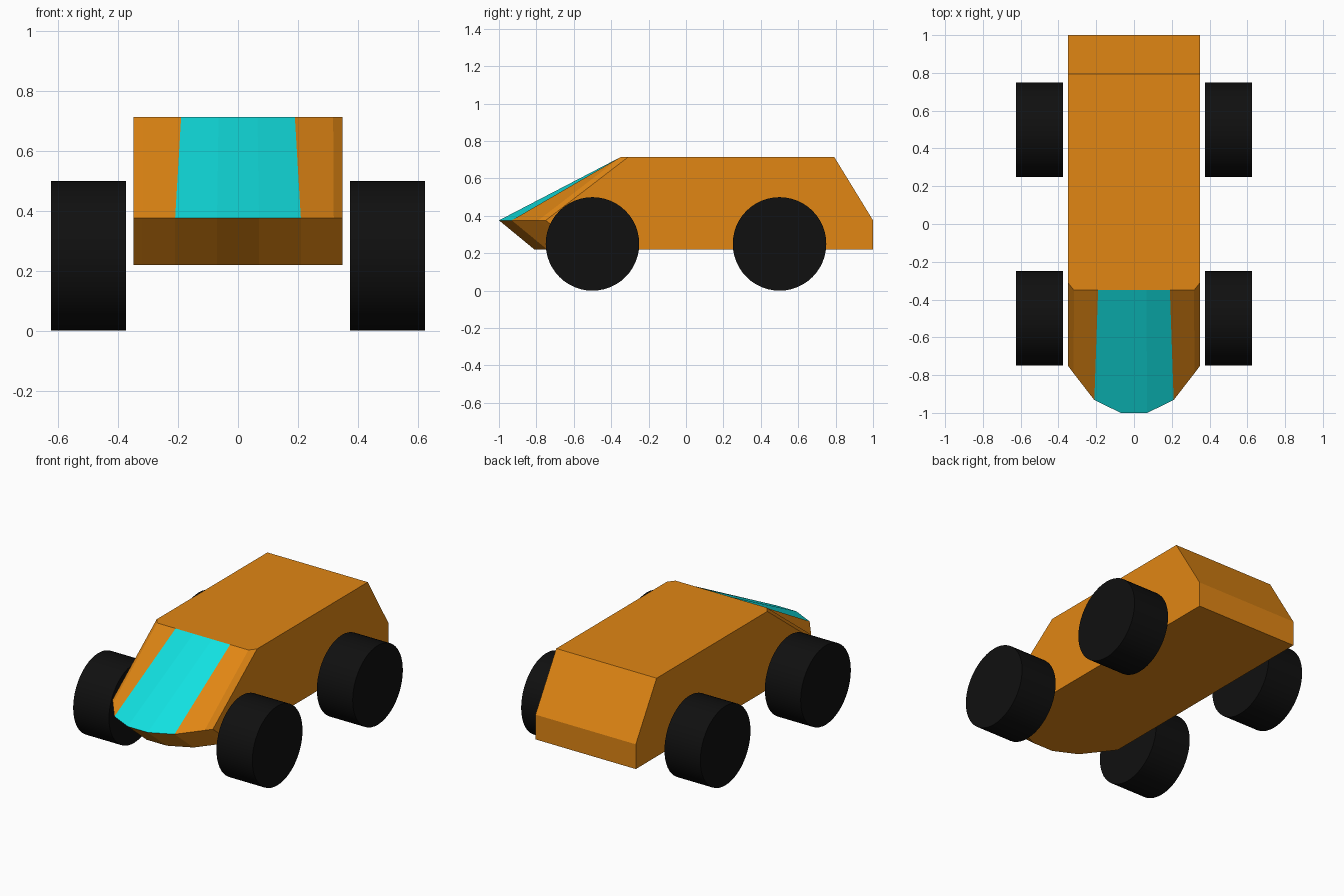
import bpy, bmesh, math

if "Cube" in bpy.data.objects:
    bpy.data.objects.remove(bpy.data.objects["Cube"])


def material(name, rgb):
    m = bpy.data.materials.new(name)
    m.diffuse_color = (*rgb, 1)
    m.use_nodes = True
    m.node_tree.nodes["Principled BSDF"].inputs["Base Color"].default_value = m.diffuse_color
    return m


orange = material("orange_paint", (0.75, 0.24, 0.007))
cyan = material("cyan_glass", (0.006, 0.75, 0.75))
black = material("black_rubber", (0.005, 0.005, 0.005))

# Body: three outlines (sill, waist, roof) lofted together; right half, nose to tail
outlines = [
    (0.22, [(0.07, -0.81), (0.21, -0.742), (0.32, -0.60), (0.35, -0.56), (0.35, 1.0)]),
    (0.376, [(0.07, -1.0), (0.21, -0.932), (0.32, -0.79), (0.35, -0.75), (0.35, 1.0)]),
    (0.714, [(0.065, -0.35), (0.19, -0.35), (0.318, -0.35), (0.35, -0.31), (0.35, 0.793)]),
]
bm = bmesh.new()
rings = []
for z, half in outlines:
    loop = half + [(-x, y) for x, y in reversed(half)]
    rings.append([bm.verts.new((x, y, z)) for x, y in loop])
n = len(rings[0])
for level in range(2):
    low, high = rings[level], rings[level + 1]
    for i in range(n):
        j = (i + 1) % n
        face = bm.faces.new((low[i], low[j], high[j], high[i]))
        # Windscreen: the three middle panels above the waist
        if level == 1 and i in (0, n - 2, n - 1):
            face.material_index = 1
bm.faces.new(list(reversed(rings[0])))
bm.faces.new(rings[2])
bmesh.ops.recalc_face_normals(bm, faces=bm.faces)
mesh = bpy.data.meshes.new("car_body")
bm.to_mesh(mesh)
bm.free()
mesh.materials.append(orange)
mesh.materials.append(cyan)
body = bpy.data.objects.new("car_body", mesh)
bpy.context.collection.objects.link(body)

# Wheels
for side, x in (("left", -0.5), ("right", 0.5)):
    for end, y in (("front", -0.5), ("rear", 0.5)):
        bpy.ops.mesh.primitive_cylinder_add(
            vertices=48, radius=0.25, depth=0.25,
            location=(x, y, 0.25), rotation=(0, math.pi / 2, 0))
        wheel = bpy.context.object
        wheel.name = f"{end}_{side}_wheel"
        wheel.data.materials.append(black)
        bpy.ops.object.shade_smooth_by_angle(angle=math.radians(30))
